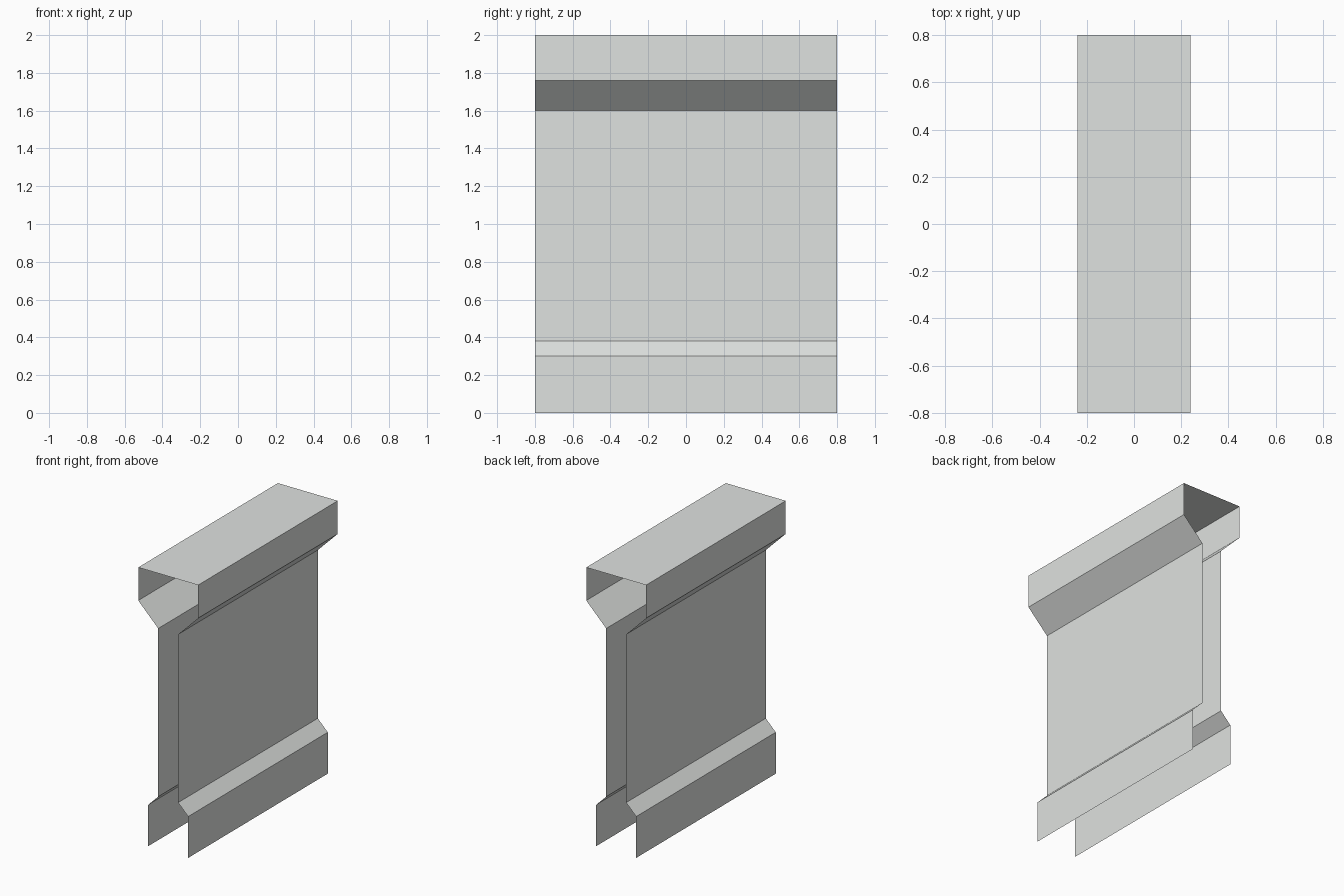
import bpy
import bmesh

if "Cube" in bpy.data.objects:
    bpy.data.objects.remove(bpy.data.objects["Cube"])

grey = bpy.data.materials.new("light grey")
grey.diffuse_color = (0.74, 0.76, 0.745, 1.0)
grey.use_nodes = True
grey.node_tree.nodes["Principled BSDF"].inputs["Base Color"].default_value = grey.diffuse_color

LENGTH = 1.6

# Right half of the open cross-section (x, z), foot to cap
half = [(0.16, 0.0), (0.16, 0.30), (0.08, 0.38),
        (0.08, 1.60), (0.24, 1.76), (0.24, 2.0)]
# Mirror it to the left; the flat cap joins both halves, the foot stays open
profile = half + [(-x, z) for x, z in reversed(half)]

# Sweep the thin sheet profile along y, leaving both ends open
bm = bmesh.new()
front = [bm.verts.new((x, -LENGTH / 2, z)) for x, z in profile]
back = [bm.verts.new((x, LENGTH / 2, z)) for x, z in profile]
for i in range(len(profile) - 1):
    bm.faces.new((front[i], back[i], back[i + 1], front[i + 1]))

mesh = bpy.data.meshes.new("barrier_rail")
bm.to_mesh(mesh)
bm.free()
mesh.materials.append(grey)
rail = bpy.data.objects.new("barrier_rail", mesh)
bpy.context.collection.objects.link(rail)
